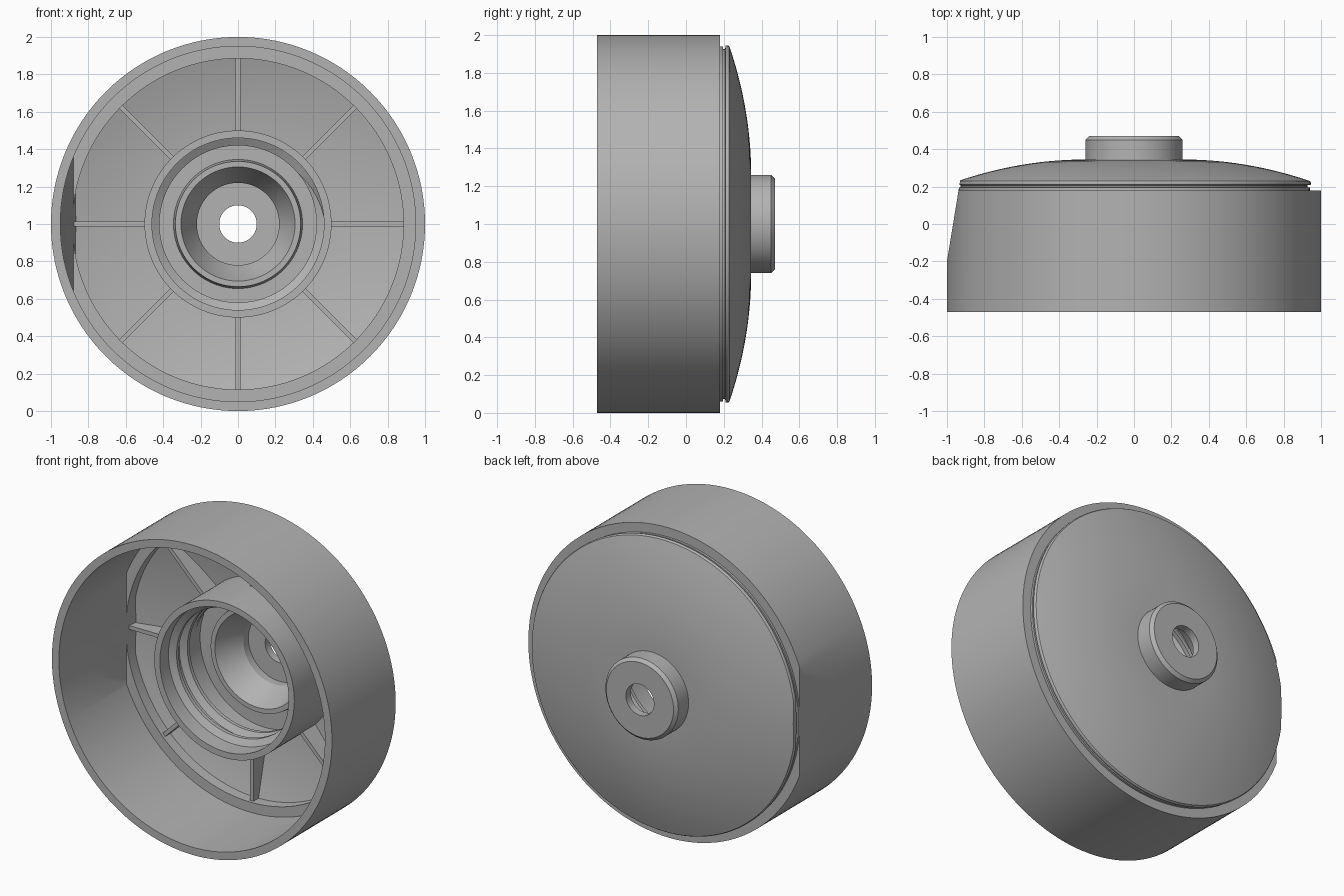
import bpy, bmesh
from math import sin, cos, pi, radians
from mathutils import Vector, Matrix

if "Cube" in bpy.data.objects:
    bpy.data.objects.remove(bpy.data.objects["Cube"])

SEGMENTS = 128
CENTRE = Vector((0, 0, 1))

grey = bpy.data.materials.new("plain grey")
grey.use_nodes = True
grey.diffuse_color = (0.45, 0.45, 0.45, 1)
grey.node_tree.nodes["Principled BSDF"].inputs["Base Color"].default_value = grey.diffuse_color


def on_axis(r, y, angle):
    """Point at radius r around the y axis of the cap."""
    return CENTRE + Vector((r * cos(angle), y, r * sin(angle)))


def finish(name, bm):
    bmesh.ops.recalc_face_normals(bm, faces=bm.faces)
    mesh = bpy.data.meshes.new(name)
    bm.to_mesh(mesh)
    bm.free()
    mesh.materials.append(grey)
    obj = bpy.data.objects.new(name, mesh)
    bpy.context.collection.objects.link(obj)
    return obj


def smooth(obj):
    bpy.ops.object.select_all(action="DESELECT")
    obj.select_set(True)
    bpy.context.view_layer.objects.active = obj
    bpy.ops.object.shade_smooth_by_angle(angle=radians(25))


def lathe_with_flat(name, profile, flat_point):
    """Spin a profile into a solid, then slice a slanted flat off its -x side."""
    bm = bmesh.new()
    rings = [[bm.verts.new(on_axis(r, y, 2 * pi * i / SEGMENTS)) for i in range(SEGMENTS)]
             for r, y in profile]
    for a, b in zip(rings, rings[1:]):
        for i in range(SEGMENTS):
            j = (i + 1) % SEGMENTS
            bm.faces.new((a[i], a[j], b[j], b[i]))
    bm.faces.new(rings[0])
    bm.faces.new(rings[-1])
    cut = bmesh.ops.bisect_plane(bm, geom=bm.verts[:] + bm.edges[:] + bm.faces[:],
                                 plane_co=flat_point, plane_no=(-1, 0.163, 0), clear_outer=True)
    edges = [e for e in cut["geom_cut"] if isinstance(e, bmesh.types.BMEdge)]
    bmesh.ops.holes_fill(bm, edges=edges, sides=0)
    return finish(name, bm)


def dome(r_from, r_to, top, drop, steps=14):
    """Shallow dome profile between two radii."""
    radii = [r_from + (r_to - r_from) * i / steps for i in range(steps + 1)]
    return [(r, top - drop * (max(r - 0.26, 0) / 0.68) ** 2) for r in radii]


# Outer body: wall, step, groove, domed back and centre boss
outer = [(1, -0.47), (1, 0.18), (0.94, 0.18), (0.94, 0.195), (0.927, 0.197), (0.927, 0.207),
         (0.945, 0.21), (0.945, 0.222)]
outer += dome(0.94, 0.26, 0.345, 0.115)
outer += [(0.26, 0.45), (0.24, 0.47)]
body = lathe_with_flat("cap_body", outer, (-1, -0.2, 1))

# Hollow: ledge, dome underside, threaded collar, sealing ridge and bore
hollow = [(0.95, -0.6), (0.95, 0.12), (0.885, 0.12)]
hollow += dome(0.885, 0.5, 0.285, 0.11)
hollow += [(0.5, -0.14), (0.46, -0.14), (0.46, 0.27), (0.345, 0.27), (0.335, 0.2), (0.305, 0.2),
           (0.27, 0.28), (0.22, 0.37), (0.22, 0.42), (0.1, 0.42), (0.1, 0.6)]
cavity = lathe_with_flat("cavity_cutter", hollow, (-0.88, 0.12, 1))
cavity.hide_render = True

cutter = body.modifiers.new("hollow", "BOOLEAN")
cutter.operation = "DIFFERENCE"
cutter.solver = "EXACT"
cutter.object = cavity
bpy.context.view_layer.objects.active = body
bpy.ops.object.modifier_apply(modifier="hollow")
bpy.data.objects.remove(cavity)
smooth(body)

# Eight radial ribs between collar and rim
for k in range(8):
    bm = bmesh.new()
    bmesh.ops.create_cube(bm, size=1)
    for v in bm.verts:
        outside, back = v.co.x > 0, v.co.y > 0
        v.co.x = 0.89 if outside else 0.48
        v.co.y = (0.19 if outside else 0.29) if back else 0.14
        v.co.z *= 0.025
    bm.transform(Matrix.Translation(CENTRE) @ Matrix.Rotation(k * pi / 4, 4, "Y"))
    finish(f"rib_{k + 1}", bm)

# Helical thread inside the collar
bm = bmesh.new()
turns, pitch, start = 2.5, 0.11, -0.07
steps = int(turns * 72)
section = [(0.465, -0.04), (0.42, -0.012), (0.42, 0.012), (0.465, 0.04)]
rows = []
for i in range(steps + 1):
    t = i / 72
    fade = min(1, i / 8, (steps - i) / 8)
    rows.append([bm.verts.new(on_axis(0.465 - (0.465 - r) * max(fade, 0.05),
                                      start + t * pitch + y, 2 * pi * t)) for r, y in section])
for a, b in zip(rows, rows[1:]):
    for i in range(4):
        j = (i + 1) % 4
        bm.faces.new((a[i], a[j], b[j], b[i]))
bm.faces.new(rows[0])
bm.faces.new(rows[-1])
smooth(finish("thread", bm))
